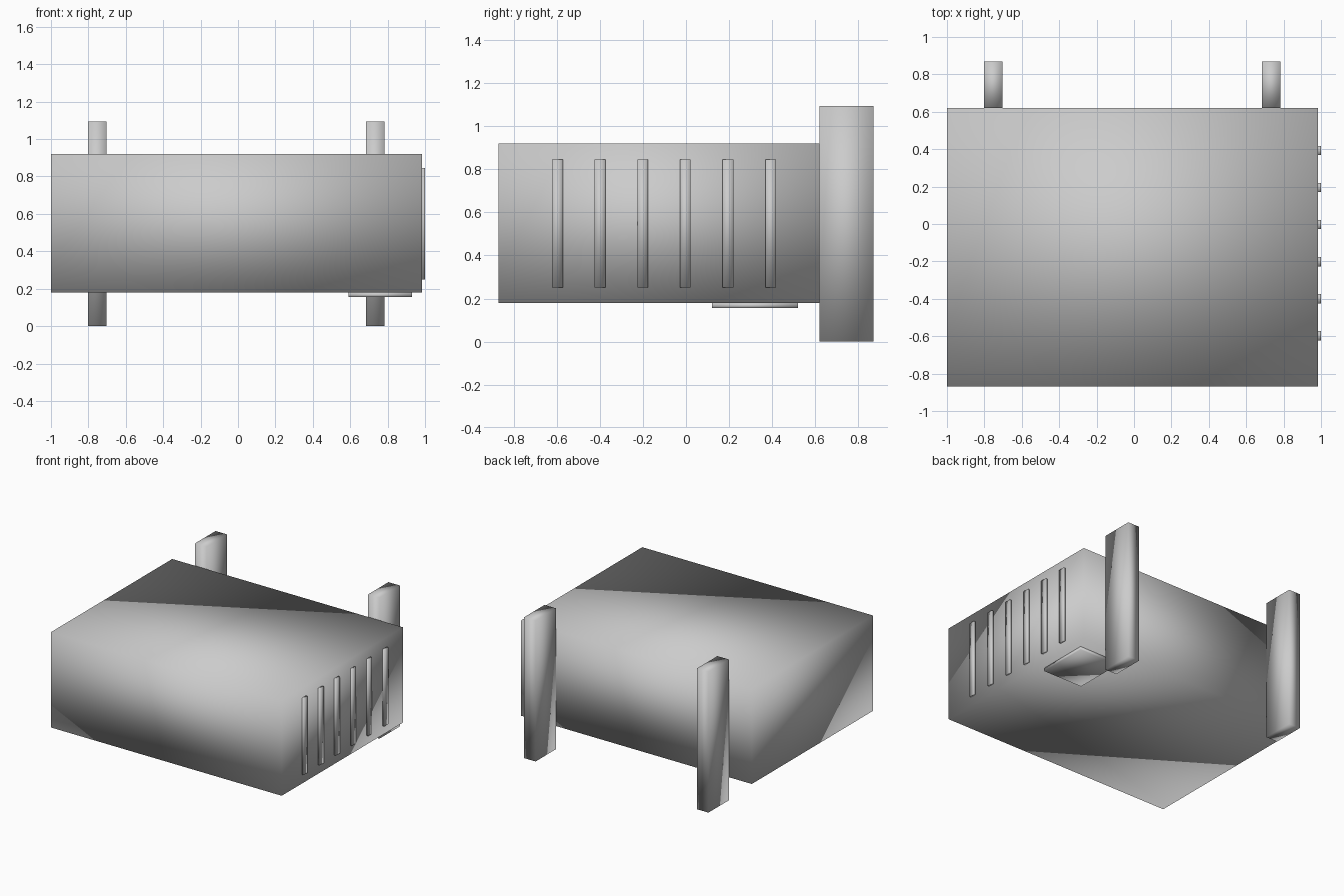
import bpy, bmesh
from mathutils import Vector

if "Cube" in bpy.data.objects:
    bpy.data.objects.remove(bpy.data.objects["Cube"])

grey = bpy.data.materials.new("light grey")
grey.diffuse_color = (0.6, 0.6, 0.6, 1)
grey.use_nodes = True
grey.node_tree.nodes["Principled BSDF"].inputs["Base Color"].default_value = grey.diffuse_color


def box(name, lo, hi):
    """Smooth-shaded box between two corners."""
    lo, hi = Vector(lo), Vector(hi)
    bm = bmesh.new()
    bmesh.ops.create_cube(bm, size=1)
    for v in bm.verts:
        v.co = (lo + hi) / 2 + v.co * (hi - lo)
    for f in bm.faces:
        f.smooth = True
    me = bpy.data.meshes.new(name)
    bm.to_mesh(me)
    bm.free()
    me.materials.append(grey)
    ob = bpy.data.objects.new(name, me)
    bpy.context.collection.objects.link(ob)
    return ob


# Main housing
box("housing", (-1, -0.87, 0.18), (0.985, 0.62, 0.92))

# Two upright mounting rails on the back
for name, x in (("left_rail", -0.753), ("right_rail", 0.733)):
    box(name, (x - 0.049, 0.62, 0), (x + 0.049, 0.87, 1.095))

# Row of vent slats on the right side
for i in range(6):
    y = -0.597 + i * 0.198
    box(f"vent_slat_{i + 1}", (0.985, y - 0.025, 0.25), (1, y + 0.025, 0.845))

# Access plate under the housing
box("bottom_plate", (0.59, 0.12, 0.155), (0.93, 0.52, 0.18))
